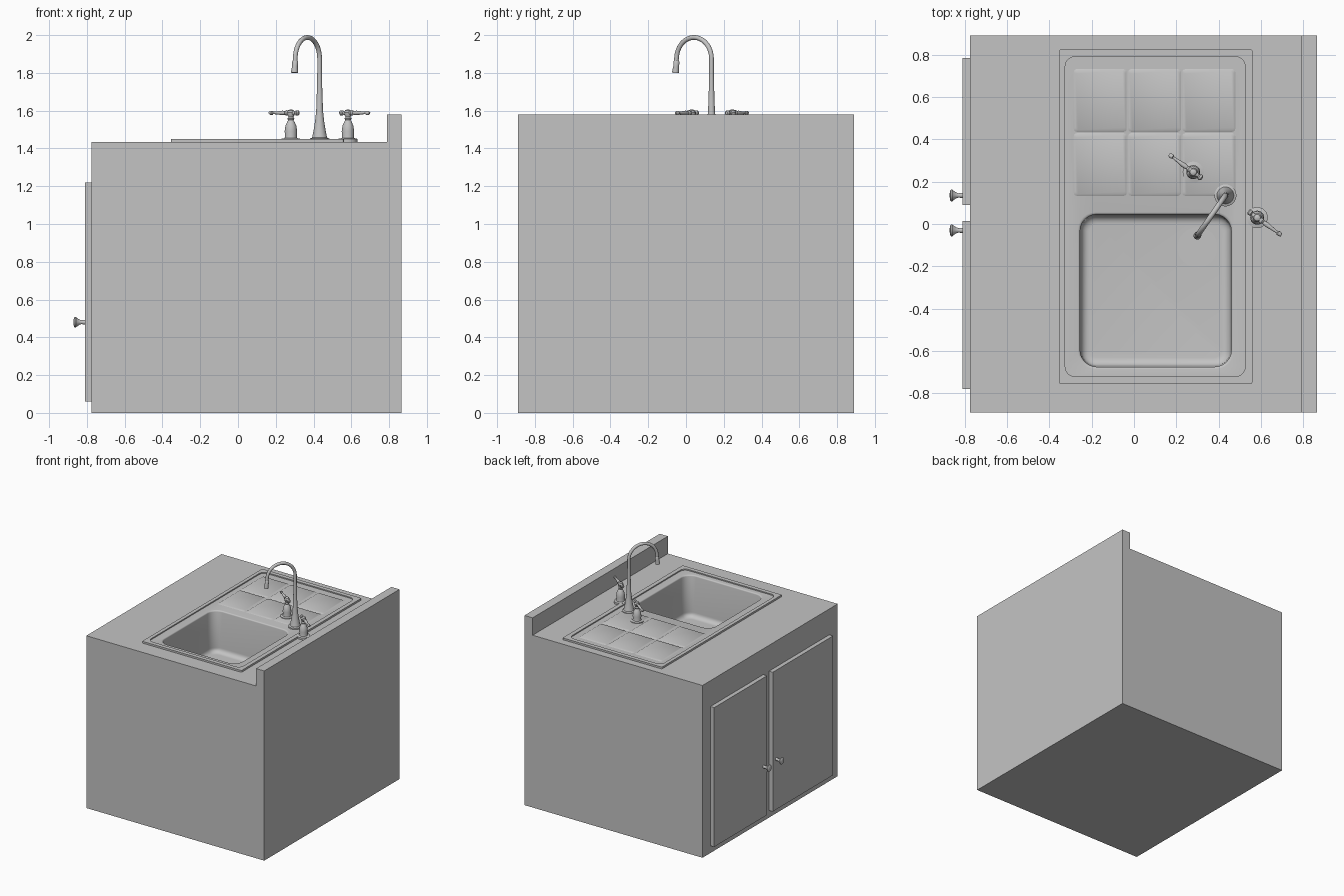
import bpy, bmesh, math
from mathutils import Vector, Matrix

cube = bpy.data.objects.get("Cube")
if cube:
    bpy.data.objects.remove(cube, do_unlink=True)

GREY = (0.55, 0.55, 0.55, 1.0)
grey = bpy.data.materials.new("plain_grey")
grey.diffuse_color = GREY
grey.use_nodes = True
grey.node_tree.nodes["Principled BSDF"].inputs["Base Color"].default_value = GREY


def finish(bm, name, smooth=True):
    """Turn a bmesh into an object, smooth but with sharp edges kept."""
    bmesh.ops.recalc_face_normals(bm, faces=bm.faces)
    mesh = bpy.data.meshes.new(name)
    bm.to_mesh(mesh)
    bm.free()
    mesh.materials.append(grey)
    obj = bpy.data.objects.new(name, mesh)
    bpy.context.collection.objects.link(obj)
    if smooth:
        bpy.ops.object.select_all(action="DESELECT")
        obj.select_set(True)
        bpy.context.view_layer.objects.active = obj
        bpy.ops.object.shade_smooth_by_angle(angle=math.radians(35))
    return obj


def loft(name, loops, cap_start=True, cap_end=True, smooth=True):
    """Skin a list of equally long point loops."""
    bm = bmesh.new()
    rings = [[bm.verts.new(p) for p in loop] for loop in loops]
    for a, b in zip(rings, rings[1:]):
        for i in range(len(a)):
            j = (i + 1) % len(a)
            bm.faces.new((a[i], a[j], b[j], b[i]))
    if cap_start:
        bm.faces.new(rings[0])
    if cap_end:
        bm.faces.new(rings[-1])
    return finish(bm, name, smooth)


def rounded(rect, r, z, inset=0.0, steps=6):
    """Rounded rectangle loop from (x0, x1, y0, y1)."""
    x0, x1, y0, y1 = rect
    x0, x1, y0, y1 = x0 + inset, x1 - inset, y0 + inset, y1 - inset
    centres = [(x1 - r, y1 - r), (x0 + r, y1 - r), (x0 + r, y0 + r), (x1 - r, y0 + r)]
    points = []
    for k, (cx, cy) in enumerate(centres):
        for s in range(steps + 1):
            a = math.pi / 2 * (k + s / steps)
            points.append((cx + r * math.cos(a), cy + r * math.sin(a), z))
    return points


def lathe(name, profile, origin, axis=(0, 0, 1), sides=24):
    """Revolve (radius, distance) pairs round an axis."""
    turn = Vector((0, 0, 1)).rotation_difference(Vector(axis)).to_matrix().to_4x4()
    place = Matrix.Translation(origin) @ turn
    ring = [math.tau * i / sides for i in range(sides)]
    return loft(name, [[place @ Vector((r * math.cos(a), r * math.sin(a), d))
                        for a in ring] for r, d in profile])


def prism(name, profile, y0, y1):
    """Extrude an (x, z) outline along y."""
    return loft(name, [[(x, y, z) for x, z in profile] for y in (y0, y1)], smooth=False)


COUNTER, RIM, DECK, FLOOR = 1.435, 1.45, 1.441, 1.095
basin = (-0.265, 0.47, -0.685, 0.055)

# Cabinet with raised splashback, and an opening under the sink
cabinet = prism("cabinet", [(-0.775, 0), (0.865, 0), (0.865, 1.58), (0.79, 1.58),
                            (0.79, COUNTER), (-0.775, COUNTER)], -0.89, 0.89)
cutter = loft("opening_cutter", [rounded(basin, 0.08, z, -0.015) for z in (1.05, 1.6)])
cutter.hide_render = True
cut = cabinet.modifiers.new("opening", "BOOLEAN")
cut.object, cut.operation, cut.solver = cutter, "DIFFERENCE", "EXACT"
bpy.context.view_layer.objects.active = cabinet
bpy.ops.object.modifier_apply(modifier="opening")
bpy.data.objects.remove(cutter, do_unlink=True)

# Doors and their knobs
knob = [(0.012, -0.002), (0.012, 0.008), (0.010, 0.018), (0.014, 0.03), (0.022, 0.042),
        (0.028, 0.048), (0.028, 0.054), (0.022, 0.059), (0.008, 0.061)]
for side, y0, y1, knob_y in (("left", 0.09, 0.785, 0.135), ("right", -0.78, 0.015, -0.03)):
    prism(side + "_door", [(-0.81, 0.06), (-0.775, 0.06), (-0.775, 1.22), (-0.81, 1.22)], y0, y1)
    lathe(side + "_knob", knob, (-0.81, knob_y, 0.48), (-1, 0, 0))

# Sink: raised rim, recessed deck and basin in one skin
rim = (-0.355, 0.56, -0.755, 0.825)
deck = (-0.325, 0.525, -0.72, 0.79)
loops = [rounded(rim, 0.01, COUNTER), rounded(rim, 0.01, RIM),
         rounded(deck, 0.045, RIM), rounded(deck, 0.045, DECK), rounded(basin, 0.08, DECK)]
for step in range(1, 4):
    a = math.pi / 6 * step
    loops.append(rounded(basin, 0.08, DECK - 0.01 * (1 - math.cos(a)), 0.01 * math.sin(a)))
FILLET = 0.04
for step in range(7):
    a = math.pi / 12 * step
    loops.append(rounded(basin, 0.075 - 0.035 * step / 6,
                         FLOOR + FILLET * (1 - math.sin(a)),
                         0.014 + FILLET * (1 - math.cos(a))))
loft("sink", loops, cap_start=False)

# Drainer panels with shallow grooves between them
wide, deep = 0.77 / 3, 0.605 / 2
for i in range(3):
    for j in range(2):
        x, y = -0.288 + i * wide, 0.13 + j * deep
        panel = (x + 0.003, x + wide - 0.003, y + 0.003, y + deep - 0.003)
        loft("drainer_panel", [rounded(panel, 0.015, DECK, 0, 3),
                               rounded(panel, 0.012, DECK + 0.005, 0.009, 3)])

# Drain
lathe("drain", [(0.095, FLOOR - 0.002), (0.095, FLOOR + 0.004), (0.07, FLOOR + 0.004),
                (0.07, FLOOR + 0.001)], (0.30, -0.11, 0), sides=32)

# Tap body
foot, tip = Vector((0.432, 0.135, 0)), Vector((0.303, -0.05, 0))
lathe("tap_base", [(0.052, COUNTER), (0.052, 1.452), (0.04, 1.457), (0.037, 1.47), (0.031, 1.5),
                   (0.024, 1.545), (0.018, 1.60), (0.014, 1.72), (0.0125, 1.80)], foot)

# Spout: a tube swept up, over a half circle and down
reach = (tip - foot).length
heading = (tip - foot).normalized()
side_dir = heading.cross(Vector((0, 0, 1)))
radius, tube = reach / 2, 0.0125
spring = 2.0 - tube - radius
stations = [(0, 1.70, 0)]
for s in range(21):
    a = math.pi * 0.96 * s / 20
    stations.append((radius * (1 - math.cos(a)), spring + radius * math.sin(a), a))
end_out, end_z, end_a = stations[-1]
stations.append((end_out + 0.003, end_z - 0.03, end_a))
loops = []
for out, z, a in stations:
    normal = heading * -math.cos(a) + Vector((0, 0, math.sin(a)))
    centre = foot + heading * out + Vector((0, 0, z))
    loops.append([centre + tube * (normal * math.cos(t) + side_dir * math.sin(t))
                  for t in (math.tau * k / 16 for k in range(16))])
loft("spout", loops)
nozzle = foot + heading * end_out + Vector((0, 0, 1.865))
lathe("spout_nozzle", [(0.0125, 0), (0.016, 0.006), (0.015, 0.03), (0.018, 0.055), (0.018, 0.065)],
      nozzle, (heading * 0.12 + Vector((0, 0, -1))).normalized())

# Tap handles: turned post with a cross lever
post = [(0.05, COUNTER), (0.05, 1.451), (0.033, 1.455), (0.031, 1.465), (0.033, 1.49),
        (0.029, 1.52), (0.019, 1.542), (0.014, 1.55), (0.019, 1.558), (0.013, 1.566),
        (0.019, 1.578), (0.021, 1.59), (0.015, 1.602), (0.006, 1.606)]
lever = [(0.008, -0.052), (0.014, -0.046), (0.014, -0.036), (0.008, -0.03), (0.012, -0.015),
         (0.015, 0), (0.012, 0.02), (0.015, 0.028), (0.009, 0.036), (0.012, 0.055),
         (0.008, 0.09), (0.006, 0.118), (0.011, 0.122), (0.011, 0.134), (0.006, 0.142)]
for label, spot, aim in (("left", (0.28, 0.245), (-0.81, 0.59, 0)),
                         ("right", (0.582, 0.03), (0.81, -0.59, 0))):
    lathe(label + "_tap_post", post, (*spot, 0))
    lathe(label + "_tap_lever", lever, (*spot, 1.588), aim, sides=16)
